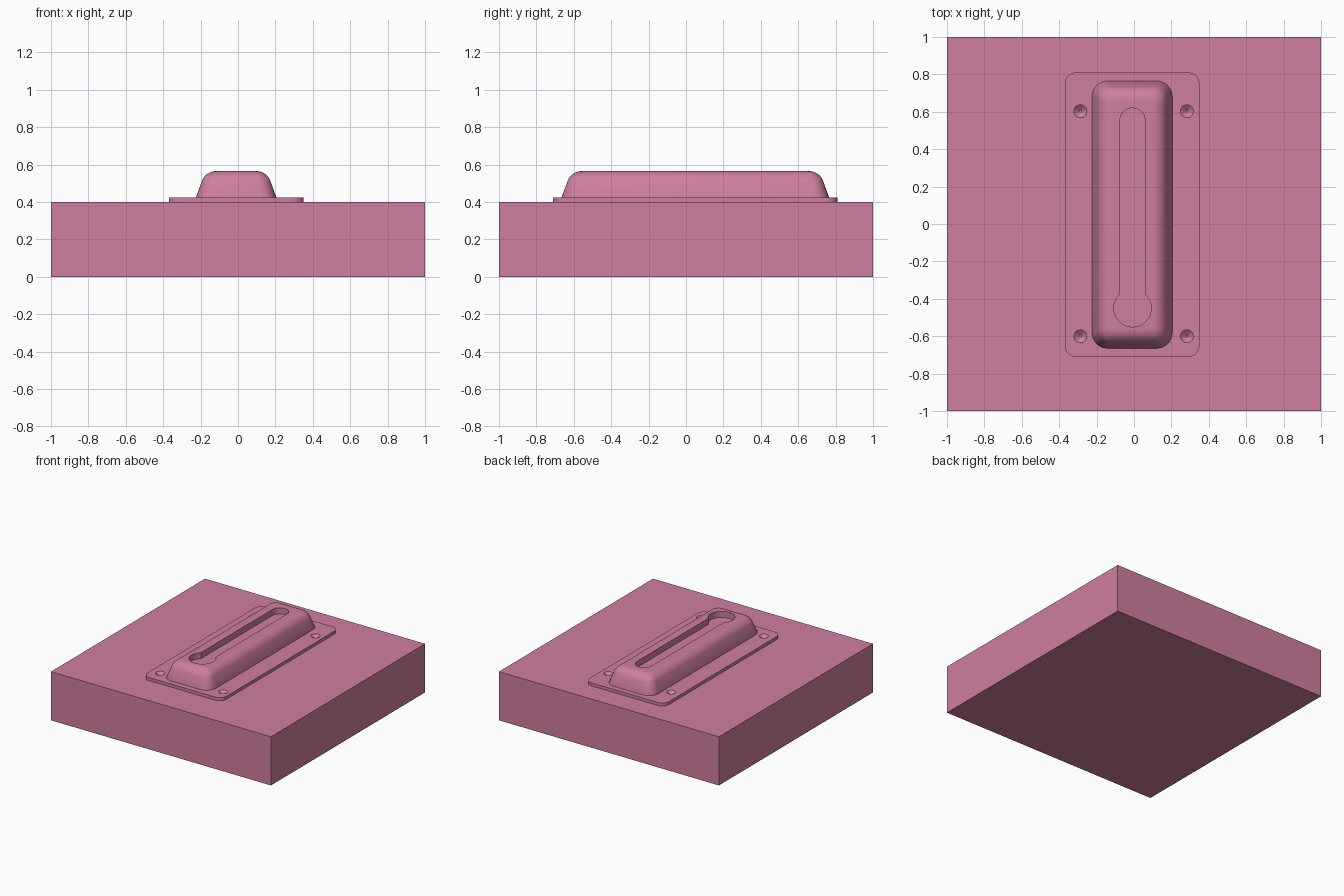
import bpy, bmesh, math
from math import sin, cos, radians

cube = bpy.data.objects.get("Cube")
if cube:
    bpy.data.objects.remove(cube, do_unlink=True)

CX, CY = -0.01, 0.05              # centre of the raised fitting
BLOCK_TOP, PLATE_TOP, DOME_TOP = 0.40, 0.425, 0.565

pink = bpy.data.materials.new("rose_pink")
pink.use_nodes = True
colour = (0.62, 0.21, 0.35, 1)
pink.diffuse_color = colour
pink.node_tree.nodes["Principled BSDF"].inputs["Base Color"].default_value = colour


def arc(cx, cy, r, a0, a1, n):
    """Points along an arc, angles in degrees."""
    return [(cx + r * cos(radians(a0 + (a1 - a0) * i / n)),
             cy + r * sin(radians(a0 + (a1 - a0) * i / n))) for i in range(n + 1)]


def rounded_rect(hx, hy, r):
    pts = []
    for k, (sx, sy) in enumerate([(1, 1), (-1, 1), (-1, -1), (1, -1)]):
        pts += arc(CX + sx * (hx - r), CY + sy * (hy - r), r, 90 * k, 90 * k + 90, 8)
    return pts


def loft(name, rings):
    """Closed solid through (outline, z) rings, bottom to top."""
    bm = bmesh.new()
    loops = [[bm.verts.new((x, y, z)) for x, y in pts] for pts, z in rings]
    for a, b in zip(loops, loops[1:]):
        n = len(a)
        for i in range(n):
            bm.faces.new((a[i], a[(i + 1) % n], b[(i + 1) % n], b[i]))
    bm.faces.new(loops[0][::-1])
    bm.faces.new(loops[-1])
    bmesh.ops.recalc_face_normals(bm, faces=bm.faces)
    mesh = bpy.data.meshes.new(name)
    bm.to_mesh(mesh)
    bm.free()
    mesh.materials.append(pink)
    obj = bpy.data.objects.new(name, mesh)
    bpy.context.collection.objects.link(obj)
    return obj


def activate(obj):
    bpy.ops.object.select_all(action='DESELECT')
    obj.select_set(True)
    bpy.context.view_layer.objects.active = obj


def cut(obj, cutter):
    cutter.hide_render = True
    mod = obj.modifiers.new("cut", 'BOOLEAN')
    mod.operation = 'DIFFERENCE'
    mod.solver = 'EXACT'
    mod.object = cutter
    activate(obj)
    bpy.ops.object.modifier_apply(modifier=mod.name)
    bpy.data.objects.remove(cutter, do_unlink=True)


# Base block
square = [(-1, -1), (1, -1), (1, 1), (-1, 1)]
loft("base_block", [(square, 0), (square, BLOCK_TOP)])

# Mounting plate with four countersunk screw holes
outline = rounded_rect(0.36, 0.76, 0.06)
plate = loft("mounting_plate", [(outline, BLOCK_TOP), (outline, PLATE_TOP)])
for x in (-0.287, 0.283):
    for y in (-0.6, 0.603):
        cone = [(arc(x, y, r, 0, 345, 23), z)
                for r, z in [(0.006, BLOCK_TOP + 0.002), (0.035, PLATE_TOP), (0.035, PLATE_TOP + 0.02)]]
        cut(plate, loft("screw_hole_cutter", cone))

# Raised housing: drafted walls rolling over into a flat top
R, DRAFT = 0.08, 20
steps = [(0.0, PLATE_TOP - 0.005), (0.0, PLATE_TOP)]
roll_inset = (DOME_TOP - R + R * sin(radians(DRAFT)) - PLATE_TOP) * math.tan(radians(DRAFT))
for i in range(11):
    a = radians(DRAFT + (90 - DRAFT) * i / 10)
    steps.append((roll_inset + R * (cos(radians(DRAFT)) - cos(a)), DOME_TOP - R + R * sin(a)))
housing = loft("raised_housing",
               [(rounded_rect(0.215 - d, 0.715 - d, 0.085 - 0.55 * d), z) for d, z in steps])

# Keyhole recess in the housing top
kx, ky, big, half = -0.008, -0.45, 0.10, 0.067
open_angle = math.degrees(math.asin(half / big))
keyhole = (arc(kx, ky, big, 90 + open_angle, 450 - open_angle, 36)
           + arc(kx, 0.62 - half, half, 0, 180, 20))
cut(housing, loft("keyhole_cutter", [(keyhole, DOME_TOP - 0.05), (keyhole, DOME_TOP + 0.05)]))

# Smooth the rounded parts, keeping hard edges
for obj in (plate, housing):
    activate(obj)
    bpy.ops.object.shade_smooth_by_angle(angle=radians(30))
